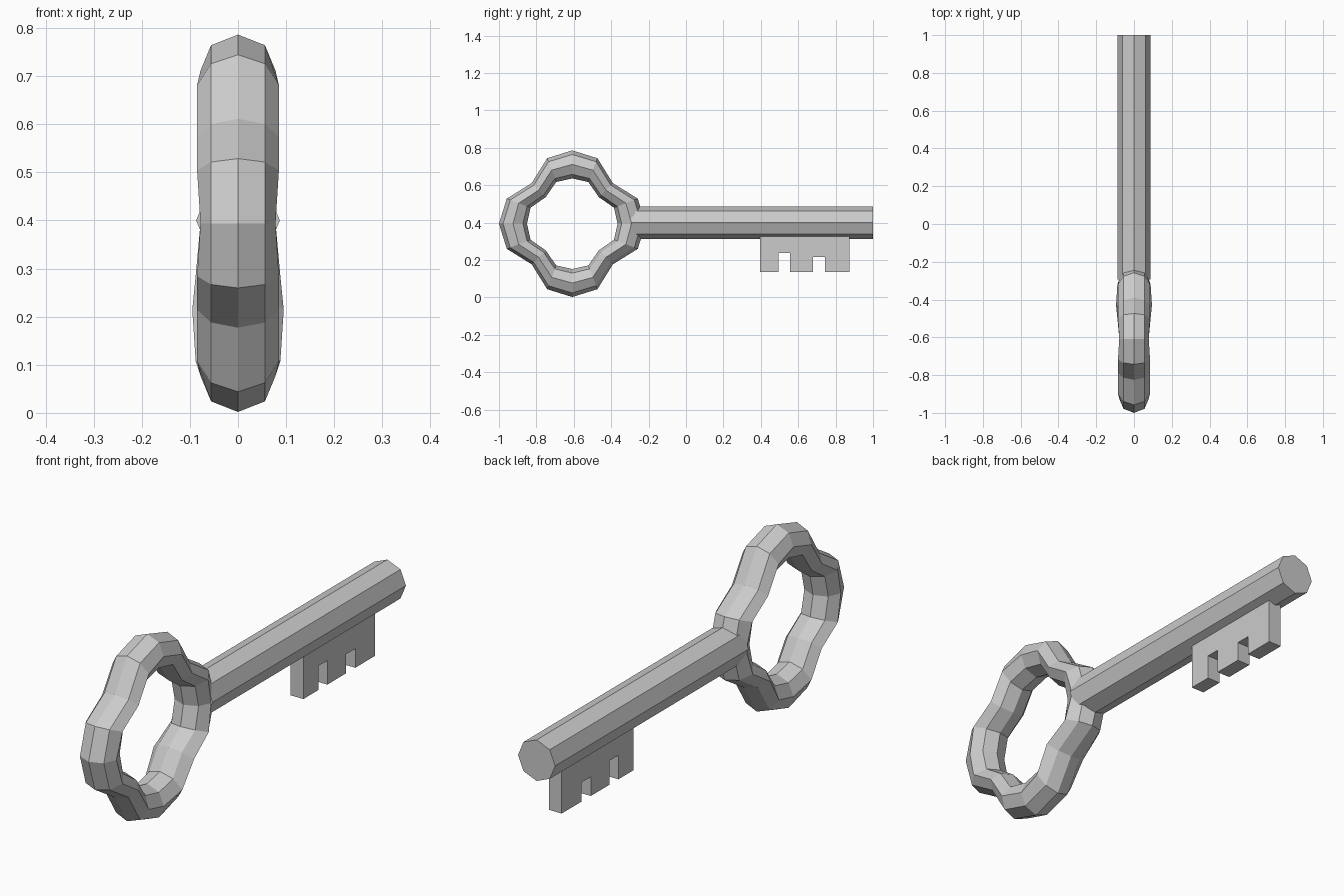
import bpy, bmesh, math
from mathutils import Vector

cube = bpy.data.objects.get("Cube")
if cube:
    bpy.data.objects.remove(cube, do_unlink=True)

# Single plain metal colour
metal = bpy.data.materials.new("grey_metal")
metal.use_nodes = True
colour = (0.6, 0.6, 0.6, 1)
metal.diffuse_color = colour
metal.node_tree.nodes["Principled BSDF"].inputs["Base Color"].default_value = colour


def finish(name, bm):
    bmesh.ops.recalc_face_normals(bm, faces=bm.faces)
    mesh = bpy.data.meshes.new(name)
    bm.to_mesh(mesh)
    bm.free()
    mesh.materials.append(metal)
    obj = bpy.data.objects.new(name, mesh)
    bpy.context.collection.objects.link(obj)
    return obj


def bridge(bm, a, b):
    for i in range(len(a)):
        j = (i + 1) % len(a)
        bm.faces.new((a[i], a[j], b[j], b[i]))


SIDES = 8
RING_Y, RING_Z = -0.608, 0.394


# Four-lobed bow: octagonal tube whose radius dips on the diagonals
def build_bow():
    # per station: angle, centre radius, radial half depth, half width
    stations = [(0, 0.317, 0.075, 0.078), (21, 0.307, 0.068, 0.085),
                (45, 0.254, 0.053, 0.085), (69, 0.307, 0.068, 0.085)]
    bm = bmesh.new()
    loops = []
    for quarter in range(4):
        for angle, radius, depth, width in stations:
            # the lower quarter beside the shaft is slightly swollen
            if quarter == 3 and angle:
                width = 0.095 if angle == 45 else 0.088
            a = math.radians(angle + 90 * quarter)
            out = Vector((0, math.cos(a), math.sin(a)))
            centre = Vector((0, RING_Y, RING_Z))
            loop = []
            for k in range(SIDES):
                t = math.tau * k / SIDES
                x = math.sin(t) * width
                if k % 2:
                    x = math.copysign(0.056, x)
                r = radius + depth * math.cos(t)
                loop.append(bm.verts.new(centre + out * r + Vector((x, 0, 0))))
            loops.append(loop)
    for i, loop in enumerate(loops):
        bridge(bm, loop, loops[(i + 1) % len(loops)])
    finish("bow_ring", bm)


# Straight octagonal shaft, starting inside the bow
def build_shaft():
    bm = bmesh.new()
    ends = []
    for y in (-0.295, 1.0):
        ends.append([bm.verts.new((0.087 * math.sin(math.tau * k / SIDES), y,
                                   0.4 + 0.087 * math.cos(math.tau * k / SIDES)))
                     for k in range(SIDES)])
        bm.faces.new(ends[-1])
    bridge(bm, *ends)
    finish("shaft", bm)


# Notched bit: side profile extruded across the thickness
def build_bit():
    top, low, half = 0.345, 0.135, 0.03
    profile = [(0.395, top), (0.395, low)]
    for start, end, height in ((0.495, 0.555, 0.237), (0.68, 0.742, 0.216)):
        profile += [(start, low), (start, height), (end, height), (end, low)]
    profile += [(0.875, low), (0.875, top)]
    bm = bmesh.new()
    sides = []
    for x in (-half, half):
        sides.append([bm.verts.new((x, y, z)) for y, z in profile])
        bm.faces.new(sides[-1])
    bridge(bm, *sides)
    finish("key_bit", bm)


build_bow()
build_shaft()
build_bit()
